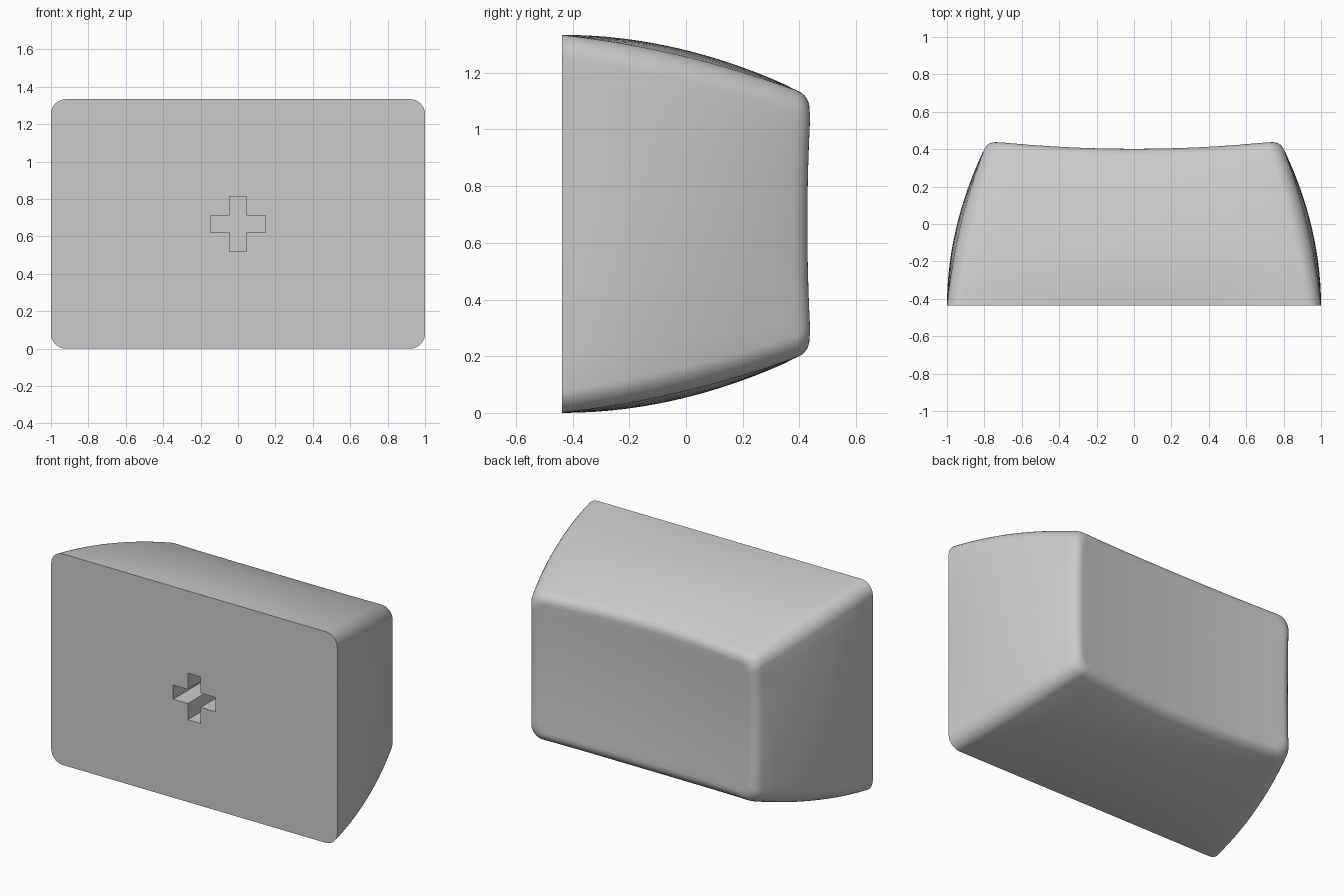
import bpy, bmesh, math

FRONT, DEPTH, MID_Z = -0.437, 0.84, 0.667

if "Cube" in bpy.data.objects:
    bpy.data.objects.remove(bpy.data.objects["Cube"], do_unlink=True)


def make_material(name, colour):
    mat = bpy.data.materials.new(name)
    mat.use_nodes = True
    mat.diffuse_color = colour
    mat.node_tree.nodes["Principled BSDF"].inputs["Base Color"].default_value = colour
    return mat


def make_object(name, bm):
    bmesh.ops.recalc_face_normals(bm, faces=bm.faces)
    mesh = bpy.data.meshes.new(name)
    bm.to_mesh(mesh)
    bm.free()
    obj = bpy.data.objects.new(name, mesh)
    bpy.context.collection.objects.link(obj)
    return obj


def outline(radius=0.08, arc=8, straight=12):
    """Rounded rectangle as (sign x, sign z, inset x, inset z, along side) samples."""
    pts = []
    for q in range(4):
        sx, sz = ((1, 1), (-1, 1), (-1, -1), (1, -1))[q]
        nx, nz = ((-1, 1), (-1, -1), (1, -1), (1, 1))[q]
        for i in range(arc + 1):
            a = math.pi / 2 * (q + i / arc)
            pts.append((sx, sz, radius * (math.cos(a) - sx), radius * (math.sin(a) - sz)))
        last = pts[-1]
        a = math.pi / 2 * (q + 1)
        nxt = (nx, nz, radius * (math.cos(a) - nx), radius * (math.sin(a) - nz))
        for i in range(1, straight):
            f = i / straight
            pts.append(tuple(p + (n - p) * f for p, n in zip(last, nxt)))
    return pts


def section(p, y):
    """Point of the tapered, bulging side wall at depth y."""
    t = (y - FRONT) / DEPTH
    w, h = 1 - 0.2 * t, MID_Z - 0.2 * t
    x, z = p[0] * w + p[2], p[1] * h + p[3]
    bulge = 0.2 * t * (1 - t)
    kx = 1 + bulge / w * (1 - 0.55 * (z / h) ** 2)
    kz = 1 + bulge / h * (1 - 0.55 * (x / w) ** 2)
    return x * kx, y, z * kz


def dish(x, z):
    return 0.39 + 0.07 * (x * x + z * z)


def column(p):
    """One strip of points from the front edge, over the rim, toward the dish centre."""
    x, _, z = section(p, 0.42)
    rim = dish(x, z)
    top = rim - 0.055
    side = [section(p, FRONT + (top - FRONT) * i / 14) for i in range(15)]
    a, b = side[-1], section(p, rim)
    cx, cz = b[0] * 0.935, b[2] * 0.885
    c = (cx, dish(cx, cz), cz)
    for i in range(1, 9):
        f = i / 8
        side.append(tuple((1 - f) ** 2 * u + 2 * f * (1 - f) * v + f * f * w
                          for u, v, w in zip(a, b, c)))
    for i in range(7, 0, -1):
        f = i / 8
        side.append((cx * f, dish(cx * f, cz * f), cz * f))
    return side


# Solid cap body: side walls, rounded rim, dished back, flat front
bm = bmesh.new()
cols = [[bm.verts.new((x, y, z + MID_Z)) for x, y, z in column(p)] for p in outline()]
centre = bm.verts.new((0, dish(0, 0), MID_Z))
for i, col in enumerate(cols):
    nxt = cols[(i + 1) % len(cols)]
    for j in range(len(col) - 1):
        bm.faces.new((col[j], nxt[j], nxt[j + 1], col[j + 1]))
    bm.faces.new((col[-1], nxt[-1], centre))
bm.faces.new([col[0] for col in cols])
cap = make_object("key_cap", bm)
cap.data.materials.append(make_material("neutral grey", (0.6, 0.6, 0.6, 1)))

# Cross-shaped stem socket cut into the front
bm = bmesh.new()
long, thin = 0.147, 0.045
corner = [(long, -thin), (long, thin), (thin, thin)]
ring = []
for q in range(4):
    c, s = ((1, 0), (0, 1), (-1, 0), (0, -1))[q]
    ring += [bm.verts.new((c * x - s * z, FRONT - 0.1, s * x + c * z + MID_Z)) for x, z in corner]
face = bm.faces.new(ring)
new = bmesh.ops.extrude_face_region(bm, geom=[face])["geom"]
bmesh.ops.translate(bm, vec=(0, 0.4, 0), verts=[v for v in new if isinstance(v, bmesh.types.BMVert)])
cutter = make_object("socket_cutter", bm)
cutter.hide_render = True

cut = cap.modifiers.new("socket", "BOOLEAN")
cut.operation, cut.solver, cut.object = "DIFFERENCE", "EXACT", cutter
bpy.ops.object.select_all(action="DESELECT")
cap.select_set(True)
bpy.context.view_layer.objects.active = cap
bpy.ops.object.modifier_apply(modifier="socket")
bpy.data.objects.remove(cutter, do_unlink=True)
bpy.ops.object.shade_smooth_by_angle(angle=math.radians(30))
